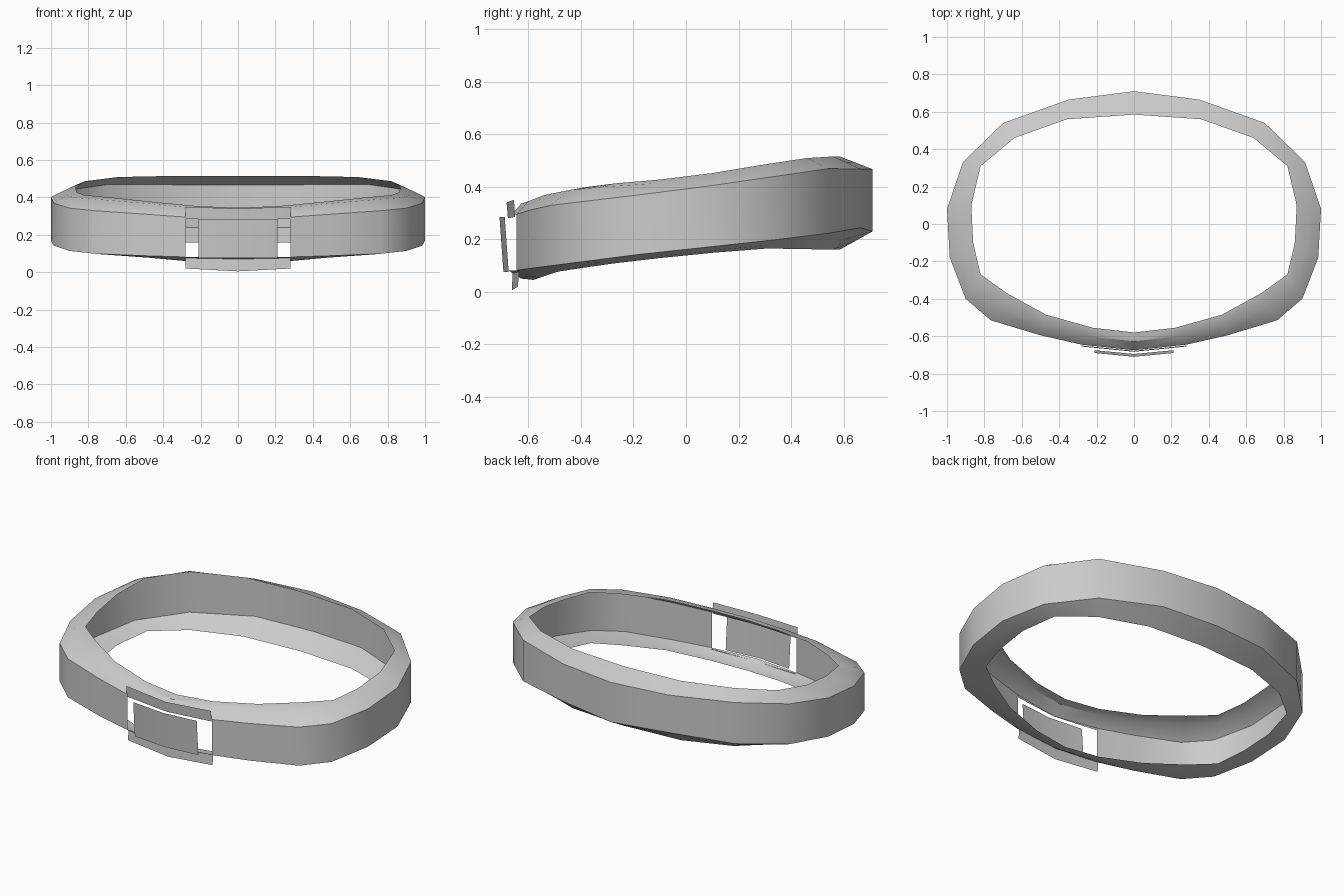
import bpy, bmesh, math

cube = bpy.data.objects.get("Cube")
if cube:
    bpy.data.objects.remove(cube)

grey = bpy.data.materials.new("plain grey")
grey.use_nodes = True
COLOUR = (0.6, 0.6, 0.6, 1)
grey.diffuse_color = COLOUR
grey.node_tree.nodes["Principled BSDF"].inputs["Base Color"].default_value = COLOUR


def interp(points, v):
    """Piecewise linear lookup in (position, value) pairs."""
    if v <= points[0][0]:
        return points[0][1]
    for (a, p), (b, q) in zip(points, points[1:]):
        if v <= b:
            return p + (q - p) * (v - a) / (b - a)
    return points[-1][1]


def make_object(name, bm):
    bmesh.ops.remove_doubles(bm, verts=bm.verts, dist=0.0005)
    bmesh.ops.recalc_face_normals(bm, faces=bm.faces)
    mesh = bpy.data.meshes.new(name)
    bm.to_mesh(mesh)
    bm.free()
    mesh.materials.append(grey)
    obj = bpy.data.objects.new(name, mesh)
    bpy.context.collection.objects.link(obj)
    bpy.ops.object.select_all(action="DESELECT")
    obj.select_set(True)
    bpy.context.view_layer.objects.active = obj
    bpy.ops.object.shade_smooth_by_angle(angle=math.radians(35))
    return obj


# Half outlines from the back centre to the front centre
OUTER = [(0, .71), (.35, .665), (.7, .54), (.915, .33), (1, .08), (.985, -.18),
         (.9, -.4), (.765, -.515), (.5, -.595), (.28, -.645), (0, -.675)]
INNER = [(0, .585), (.36, .56), (.64, .46), (.82, .31), (.87, .1), (.86, -.1),
         (.82, -.27), (.68, -.37), (.47, -.485), (.22, -.555), (0, -.58)]

# Heights along y: wall edges and lip edges
WALL_TOP = [(-.675, .28), (-.645, .295), (-.55, .325), (0, .39), (.55, .47), (.71, .467)]
WALL_LOW = [(-.66, .08), (-.2, .14), (.5, .215), (.66, .245), (.71, .23)]
LIP_TOP = [(-.58, .345), (-.45, .39), (-.25, .415), (0, .435), (.3, .485), (.5, .515)]
LIP_LOW = [(-.58, .045), (-.5, .075), (-.3, .105), (0, .14), (.3, .165), (.585, .16)]


def section(i, side):
    """Cross-section of the belt: upper lip, wall, lower lip."""
    (ox, oy), (ix, iy) = OUTER[i], INNER[i]
    cx, cy = (ox + ix) / 2, (oy + iy) / 2
    wt, wl = interp(WALL_TOP, oy), interp(WALL_LOW, oy)
    lt, ll = interp(LIP_TOP, iy), interp(LIP_LOW, iy)
    k = interp([(-.6, .85), (.6, .5)], oy)
    pts = [(ix, iy, lt), (cx, cy, wt + (lt - wt) * k), (ox, oy, wt),
           (ox, oy, wl), (cx, cy, wl + (ll - wl) * k), (ix, iy, ll)]
    return [(side * x, y, z) for x, y, z in pts]


# Belt: the wall is left open at the front, behind the buckle
bm = bmesh.new()
WALL_ROW = 2
for side in (1, -1):
    rows = [[bm.verts.new(p) for p in section(i, side)] for i in range(len(OUTER))]
    for i, (a, b) in enumerate(zip(rows, rows[1:])):
        for j in range(len(a) - 1):
            if not (j == WALL_ROW and i == len(OUTER) - 2):
                bm.faces.new((a[j], a[j + 1], b[j + 1], b[j]))
make_object("belt", bm)


def bent_plate(name, half, top, low):
    """Thin plate folded at its centre; top and low are (end y, centre y, end z, centre z)."""
    bm = bmesh.new()
    edges = []
    for ye, yc, ze, zc in (top, low):
        edges.append([bm.verts.new(p) for p in ((-half, ye, ze), (0, yc, zc), (half, ye, ze))])
    for i in range(2):
        bm.faces.new((edges[0][i], edges[1][i], edges[1][i + 1], edges[0][i + 1]))
    return make_object(name, bm)


# Buckle and the flaps above and below it
bent_plate("buckle", .21, (-.69, -.71, .285, .285), (-.675, -.695, .075, .075))
bent_plate("upper_flap", .28, (-.655, -.683, .35, .34), (-.65, -.678, .285, .28))
bent_plate("lower_flap", .28, (-.635, -.66, .08, .07), (-.64, -.663, .02, .005))
